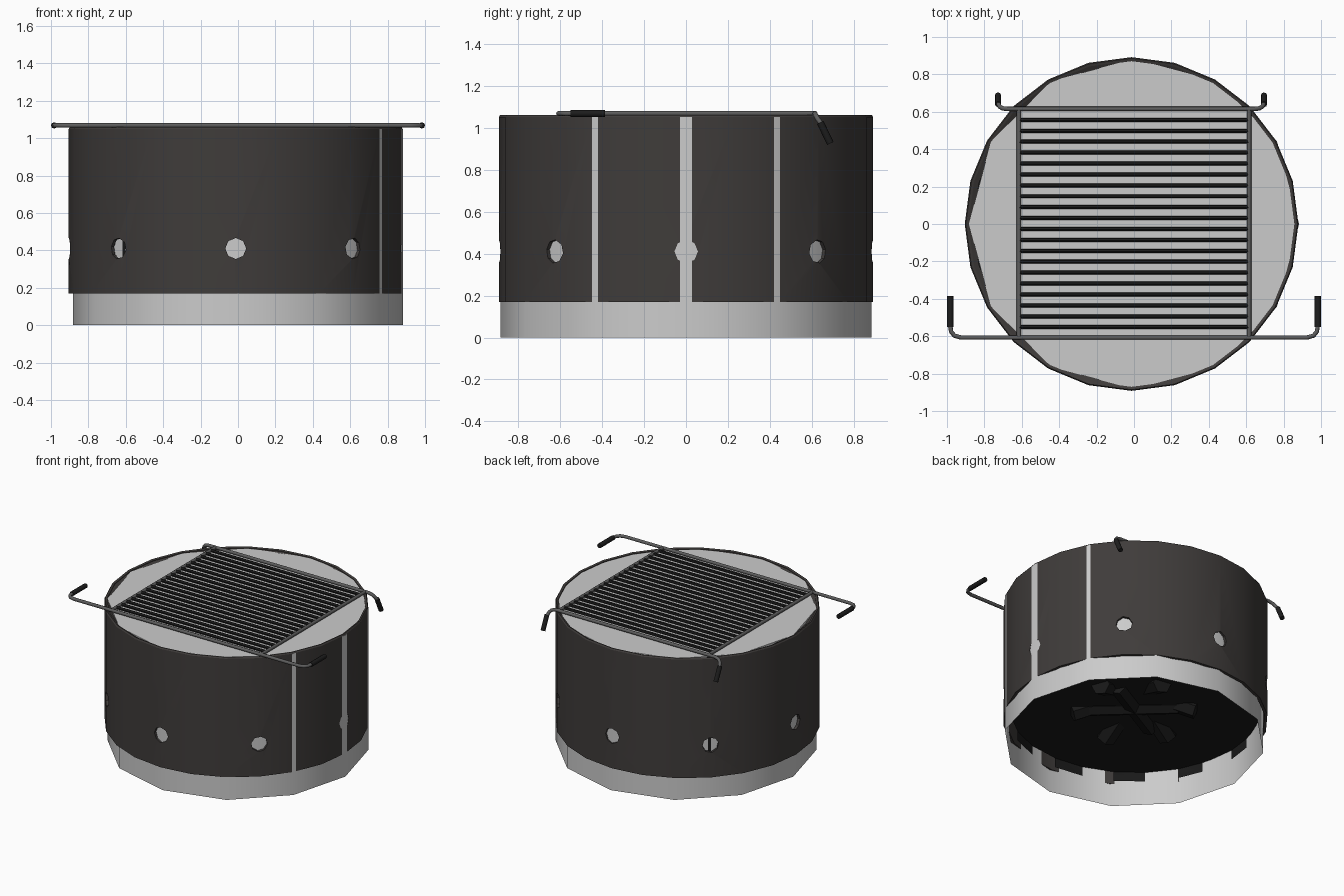
import bpy, bmesh
from math import sin, cos, pi, radians
from mathutils import Vector

if "Cube" in bpy.data.objects:
    bpy.data.objects.remove(bpy.data.objects["Cube"])

def material(name, rgb):
    m = bpy.data.materials.new(name)
    m.diffuse_color = (*rgb, 1)
    m.use_nodes = True
    m.node_tree.nodes["Principled BSDF"].inputs["Base Color"].default_value = m.diffuse_color
    return m

SOOT = material("sooty_steel", (0.05, 0.045, 0.043))
ROD = material("grate_steel", (0.11, 0.11, 0.11))
BLACK = material("black_grip", (0.012, 0.012, 0.012))
INSIDE = material("charred_inside", (0.01, 0.01, 0.01))
CX = -0.013                      # the steel drum sits slightly off centre

def finish(name, bm, mat=None, smooth=None):
    bmesh.ops.recalc_face_normals(bm, faces=bm.faces)
    me = bpy.data.meshes.new(name)
    bm.to_mesh(me)
    bm.free()
    ob = bpy.data.objects.new(name, me)
    bpy.context.collection.objects.link(ob)
    if mat:
        me.materials.append(mat)
    if smooth:
        shade(ob, smooth)
    return ob

def shade(ob, angle):
    bpy.context.view_layer.objects.active = ob
    ob.select_set(True)
    bpy.ops.object.shade_smooth_by_angle(angle=radians(angle))
    ob.select_set(False)

def lathe(profile, sides, cx=0, closed=False):
    """Revolve (radius, z) points around the vertical axis."""
    bm = bmesh.new()
    rings = [[bm.verts.new((cx + r * cos(2*pi*i/sides), r * sin(2*pi*i/sides), z))
              for i in range(sides)] for r, z in profile]
    pairs = list(zip(rings, rings[1:])) + ([(rings[-1], rings[0])] if closed else [])
    for a, b in pairs:
        for i in range(sides):
            j = (i + 1) % sides
            bm.faces.new((a[i], a[j], b[j], b[i]))
    return bm, rings

def tube(bm, pts, r, sides=8):
    """Sweep a round section along a path, with capped ends."""
    pts = [Vector(p) for p in pts]
    dirs = [(b - a).normalized() for a, b in zip(pts, pts[1:])]
    prev, n = None, dirs[0].orthogonal().normalized()
    for k, p in enumerate(pts):
        d = (dirs[max(k - 1, 0)] + dirs[min(k, len(dirs) - 1)]).normalized()
        n = (n - d * n.dot(d)).normalized()
        b = d.cross(n)
        ring = [bm.verts.new(p + r * (n * cos(2*pi*i/sides) + b * sin(2*pi*i/sides)))
                for i in range(sides)]
        if prev:
            for i in range(sides):
                j = (i + 1) % sides
                bm.faces.new((prev[i], prev[j], ring[j], ring[i]))
        else:
            bm.faces.new(ring[::-1])
        prev = ring
    bm.faces.new(prev)

# pale liner: twelve-sided, closed on top, open below
bm, rings = lathe([(0.883, 0), (0.883, 1.05)], 12)
bm.faces.new(rings[1])
finish("pale_liner", bm, smooth=35)

# outer drum with eight round vents
bm, _ = lathe([(0.872, 0.17), (0.892, 0.17), (0.892, 1.05), (0.886, 1.06), (0.872, 1.055)],
              24, CX, closed=True)
drum = finish("outer_drum", bm, SOOT)
bm = bmesh.new()
for k in range(8):
    a = k * pi / 4 + 0.001
    d = Vector((cos(a), sin(a), 0))
    c = Vector((CX, 0, 0.41))
    tube(bm, [c + d * 0.78, c + d * 1.0], 0.056)
cutter = finish("vent_cutter", bm)
mod = drum.modifiers.new("vents", "BOOLEAN")
mod.object, mod.solver = cutter, "EXACT"
dg = bpy.context.evaluated_depsgraph_get()
cut = bpy.data.meshes.new_from_object(drum.evaluated_get(dg))
drum.modifiers.clear()
drum.data = cut
bpy.data.objects.remove(cutter)
shade(drum, 30)

# rim turned inward over the liner, just under the pale top
bm, _ = lathe([(0.874, 1.052), (0.845, 1.035)], 24, CX)
finish("rim_lip", bm, SOOT, 30)

# inner wall, notched along its lower edge
bm, rings = lathe([(0.845, 0.18), (0.845, 0.25), (0.845, 1.035)], 24, CX)
low = set(rings[0])
teeth = [f for f in bm.faces if low & set(f.verts)]
bmesh.ops.delete(bm, geom=teeth[::2], context="FACES")
finish("inner_wall", bm, INSIDE, 30)

# ash floor
bm = bmesh.new()
bm.faces.new([bm.verts.new((CX + 0.845 * cos(i*pi/12), 0.845 * sin(i*pi/12), 0.25)) for i in range(24)])
finish("ash_floor", bm, INSIDE)

# stacked logs
bm = bmesh.new()
for k in range(6):
    a = k * pi / 3 + 0.3
    tube(bm, [(0.42 * cos(a), 0.42 * sin(a), 0.24),
              (-0.06 * cos(a + 0.5), -0.06 * sin(a + 0.5), 0.42)], 0.07, 6)
for a in (0.5, 2.4):
    d = Vector((cos(a), sin(a), 0)) * 0.3
    c = Vector((0, 0, 0.27))
    tube(bm, [c - d, c + d], 0.06, 6)
finish("logs", bm, INSIDE)

# grate: side rails and cross bars
Z = 1.068
bm = bmesh.new()
for x in (-0.615, 0.615):
    tube(bm, [(x, -0.61, Z), (x, 0.615, Z)], 0.012)
finish("grate_rails", bm, ROD, 50)
bm = bmesh.new()
for k in range(1, 21):
    y = -0.61 + k * 1.225 / 21
    tube(bm, [(-0.615, y, Z), (0.615, y, Z)], 0.011, 6)
finish("grate_bars", bm, BLACK, 50)

# long front rod and short back rod, both bent at the ends
def mirrored(half, cx):
    left = [(cx - x, y, z) for x, y, z in half]
    return left[::-1] + [(cx + x, y, z) for x, y, z in half]

bm = bmesh.new()
tube(bm, mirrored([(0.615, -0.607, Z), (0.925, -0.607, Z), (0.96, -0.597, Z),
                   (0.978, -0.575, Z), (0.983, -0.54, Z)], 0), 0.012)
finish("front_rod", bm, ROD, 50)
bm = bmesh.new()
tube(bm, mirrored([(0.615, 0.615, Z), (0.655, 0.615, Z), (0.685, 0.618, Z - 0.008),
                   (0.702, 0.627, Z - 0.025), (0.71, 0.645, Z - 0.05)], -0.016), 0.012)
finish("back_rod", bm, ROD, 50)

# black grips
bm = bmesh.new()
for s in (-1, 1):
    tube(bm, [(s * 0.983, -0.55, Z), (s * 0.983, -0.385, Z)], 0.017)
    x = -0.016 + s * 0.711
    tube(bm, [(x, 0.64, 1.025), (x, 0.688, 0.925)], 0.017)
finish("grips", bm, BLACK, 50)
